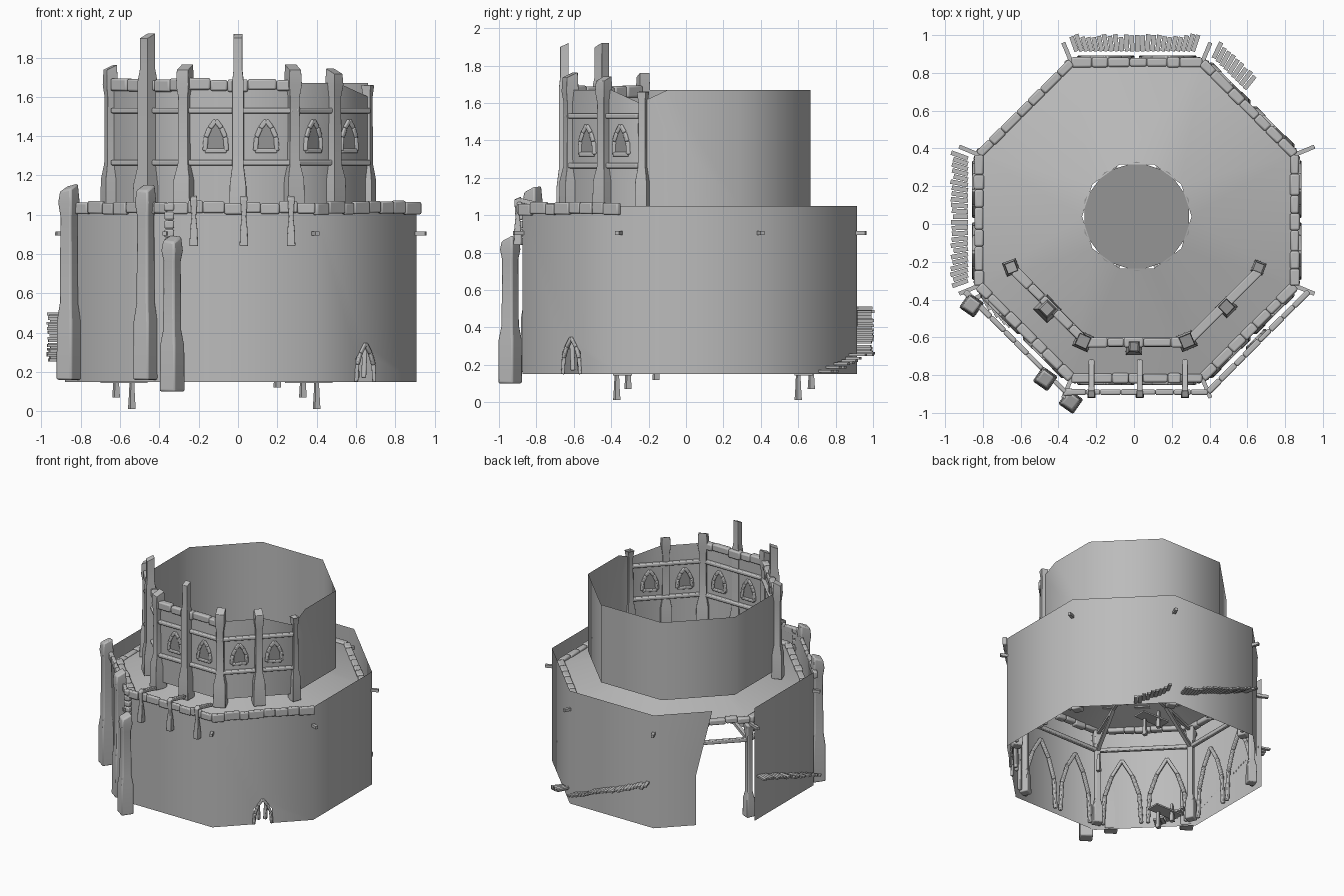
import bpy, bmesh, math, random
from mathutils import Vector, Matrix

random.seed(4)
old = bpy.data.objects.get("Cube")
if old:
    bpy.data.objects.remove(old, do_unlink=True)


def material(name, value):
    m = bpy.data.materials.new(name)
    m.use_nodes = True
    c = (value, value, value, 1)
    m.diffuse_color = c
    m.node_tree.nodes["Principled BSDF"].inputs["Base Color"].default_value = c
    return m


STONE = material("grey stone", 0.5)
SHADE = material("shaded grey", 0.3)
CX, CY = 0.015, 0.02
OUTER, LEDGE, UPPER = 0.968, 0.905, 0.7
Z = Vector((0, 0, 1))


def corner(k, r, z=0):
    a = math.radians(45 * k - 22.5)
    return Vector((CX + r * math.cos(a), CY + r * math.sin(a), z))


def on_face(k, r, t, z):
    return corner(k, r, z).lerp(corner(k + 1, r, z), t)


def finish(bm, name, mat=STONE, bevel=0, smooth=True, angle=35):
    me = bpy.data.meshes.new(name)
    bm.to_mesh(me)
    bm.free()
    me.materials.append(mat)
    ob = bpy.data.objects.new(name, me)
    bpy.context.collection.objects.link(ob)
    if bevel:
        b = ob.modifiers.new("Bevel", "BEVEL")
        b.width, b.segments = bevel, 2
    if smooth:
        bpy.ops.object.select_all(action="DESELECT")
        ob.select_set(True)
        bpy.context.view_layer.objects.active = ob
        bpy.ops.object.shade_smooth_by_angle(angle=math.radians(angle))
    return ob


def bar(bm, p, q, depth, height):
    """Box running from p to q."""
    p, q = Vector(p), Vector(q)
    x = (q - p).normalized()
    y = (Z if abs(x.z) < 0.95 else Vector((0, 1, 0))).cross(x).normalized()
    rot = Matrix((x, y, x.cross(y))).transposed().to_4x4()
    size = Matrix.Diagonal(((q - p).length, depth, height, 1))
    bmesh.ops.create_cube(bm, size=1, matrix=Matrix.Translation((p + q) / 2) @ rot @ size)


def stone_row(bm, p, q, n, depth, height):
    """Uneven blocks laid end to end."""
    cuts = [0] + [(i + random.uniform(-.2, .2)) / n for i in range(1, n)] + [1]
    for a, b in zip(cuts, cuts[1:]):
        lift = Z * random.uniform(-.006, .006)
        bar(bm, p.lerp(q, a) + lift, p.lerp(q, b) + lift,
            depth * random.uniform(.85, 1.1), height * random.uniform(.85, 1.1))


def pillar(bm, x, y, profile, turn):
    """Square pillar lofted through (z, half width) steps, with a slanted top."""
    rings = []
    out = Vector((x - CX, y - CY, 0)).normalized()
    for i, (z, w) in enumerate(profile):
        ring = []
        for j in range(4):
            a = turn + math.pi / 4 + j * math.pi / 2
            d = Vector((math.cos(a), math.sin(a), 0)) * w * 1.414
            lean = -d.dot(out) * .45 if i == len(profile) - 1 else 0
            ring.append(bm.verts.new(Vector((x, y, z + lean)) + d))
        rings.append(ring)
    for lo, hi in zip(rings, rings[1:]):
        for j in range(4):
            bm.faces.new((lo[j], lo[j - 3], hi[j - 3], hi[j]))
    bm.faces.new(rings[0][::-1])
    bm.faces.new(rings[-1])


def arch(bm, k, r, t, width, z0, z1, thick, sill=True):
    """Pointed frame on one side of the octagon."""
    w = width / (2 * r * math.sin(math.pi / 8))
    h = z1 - z0
    pts = [(-w / 2, z0), (-w / 2 * .9, z0 + h * .45), (-w * .27, z0 + h * .75), (0, z1)]
    pts += [(-a, z) for a, z in pts[-2::-1]]
    if sill:
        pts.append(pts[0])
    ring = [on_face(k, r, t + a, z) for a, z in pts]
    for p, q in zip(ring, ring[1:]):
        bar(bm, p, q, thick, thick)
    return ring


def wall(name, r, panels):
    """Thin octagonal sheet; each panel is an outline of (side, [(t, z)])."""
    bm = bmesh.new()
    for k, outline in panels:
        bm.faces.new([bm.verts.new(on_face(k, r, t, z)) for t, z in outline])
    bmesh.ops.remove_doubles(bm, verts=bm.verts, dist=.001)
    finish(bm, name, angle=60)


def rect(z0, z1):
    return [(0, z0), (1, z0), (1, z1), (0, z1)]


# lower wall with a doorway and a broken back corner
B, T = 0.15, 1.05
door = [(0, B), (.41, B), (.41, .27), (.5, .345), (.59, .27), (.59, B), (1, B), (1, T), (0, T)]
broken = [(0, B), (.42, B), (.42, .55), (.58, T), (0, T)]
panels = [(k, rect(B, T)) for k in (0, 1, 2, 4, 5, 6)] + [(3, broken), (7, door)]
wall("lower_wall", OUTER, panels)

# upper wall with a chipped edge
chipped = [(0, T), (1, T), (1, 1.67), (.28, 1.67), (0, 1.6)]
panels = [(k, rect(T, 1.67)) for k in (1, 2, 3, 4, 5, 6, 7)] + [(0, chipped)]
panels[-2] = (7, [(0, T), (1, T), (1, 1.6), (.6, 1.67), (0, 1.67)])
wall("upper_wall", UPPER, panels)

# sloping floor between the walls, with a central disc
bm = bmesh.new()
rim = [bm.verts.new(corner(k, LEDGE, .94)) for k in range(8)]
peak = [bm.verts.new((CX + .29 * math.cos(math.tau * i / 10), CY + .02 + .29 * math.sin(math.tau * i / 10), 1.12))
        for i in range(10)]
edges = [bm.edges.new((ring[i], ring[i - 1])) for ring in (rim, peak) for i in range(len(ring))]
bmesh.ops.bridge_loops(bm, edges=edges)
bmesh.ops.recalc_face_normals(bm, faces=bm.faces)
if sum(f.normal.z for f in bm.faces) < 0:
    bmesh.ops.reverse_faces(bm, faces=bm.faces)
finish(bm, "sloping_floor", angle=60)
bm = bmesh.new()
bmesh.ops.create_circle(bm, cap_ends=True, segments=10, radius=.29,
                        matrix=Matrix.Translation((CX, CY + .02, 1.118)) @ Matrix.Rotation(0, 4, "Z"))
finish(bm, "floor_disc", SHADE, smooth=False)

# stone edging on the floor, the front parapet and the upper wall
bm = bmesh.new()
for k in range(8):
    stone_row(bm, corner(k, LEDGE, .94), corner(k + 1, LEDGE, .94), 7, .05, .05)
finish(bm, "floor_edging", bevel=.01)
bm = bmesh.new()
for k in (5, 6, 7):
    stone_row(bm, corner(k, .985, 1.035), corner(k + 1, .985, 1.035), 8, .03, .06)
finish(bm, "parapet_stones", bevel=.008)
bm = bmesh.new()
for k in (5, 6):
    stone_row(bm, corner(k, UPPER, 1.66), corner(k + 1, UPPER, 1.66), 5, .05, .06)
finish(bm, "upper_edging", bevel=.01)

# trim bars and pointed windows on the upper wall
bm = bmesh.new()
for k in (5, 6, 7):
    for z in (1.265, 1.53):
        bar(bm, corner(k, UPPER, z), corner(k + 1, UPPER, z), .05, .028)
finish(bm, "upper_trim", bevel=.008)
frames, panes = bmesh.new(), bmesh.new()
for k in (6, 7):
    for t in (.26, .74):
        arch(frames, k, UPPER, t, .11, 1.325, 1.48, .024)
        for r in (UPPER + .004, UPPER - .004):
            ring = [on_face(k, r, t + a, z) for a, z in ((-.1, 1.325), (.1, 1.325), (.09, 1.39), (0, 1.48), (-.09, 1.39))]
            panes.faces.new([panes.verts.new(p) for p in ring])
finish(frames, "window_frames", bevel=.006)
finish(panes, "window_panes", SHADE, smooth=False)

# pillars around the upper wall
bm = bmesh.new()
for x, y, top, w in ((-.65, -.23, 1.75, .03), (-.27, -.62, 1.75, .035), (.28, -.62, 1.75, .035),
                     (.49, -.44, 1.73, .033), (.66, -.23, 1.65, .026)):
    steps = [(1.0, w * 1.3), (1.18, w * 1.25), (1.26, w * .8), (1.6, w * .75), (1.66, w), (top, w * .9)]
    pillar(bm, x, y, steps, math.atan2(y - CY, x - CX))
for x, y, w in ((-.46, -.45, .045), (0, -.65, .036)):
    steps = [(1.0, w * 1.2), (1.15, w * 1.15), (1.25, w * .8), (1.68, w * .8), (1.74, w * .62), (1.91, w * .62)]
    pillar(bm, x, y, steps, math.atan2(y - CY, x - CX))
finish(bm, "upper_pillars", bevel=.01)

# buttresses at the front left corner
bm = bmesh.new()
for x, y, z0, z1 in ((-.86, -.43, .16, 1.14), (-.47, -.82, .16, 1.14), (-.335, -.94, .1, .88)):
    h = z1 - z0
    steps = [(z0, .048), (z0 + h * .3, .047), (z0 + h * .4, .036), (z0 + h * .85, .034), (z0 + h * .92, .042), (z1, .035)]
    pillar(bm, x, y, steps, math.radians(55))
finish(bm, "corner_buttresses", bevel=.01)
bm = bmesh.new()
for i in range(5):
    bar(bm, (-.375, -.89, .86 + .045 * i), (-.325, -.89, .86 + .045 * i), .04, .04)
finish(bm, "corner_quoins", bevel=.008)

# hooked brackets over the front parapet
bm = bmesh.new()
for x in (-.225, .03, .27):
    bar(bm, (x, -.72, 1.04), (x, -.89, 1.08), .03, .025)
    pillar(bm, x, -.9, [(.84, .022), (.92, .019), (.99, .012), (1.09, .018)], 0)
finish(bm, "parapet_brackets", bevel=.005)

# plank stairs climbing the outside: side, start and end along it, heights
bm = bmesh.new()
for k, t0, t1, z0, z1, n in ((2, .1, .93, .25, .5, 24), (4, .93, .06, .26, .5, 24),
                             (1, .62, .93, .16, .25, 9), (5, .38, .08, .16, .25, 9)):
    inner = OUTER - .1 if k == 5 else OUTER
    for i in range(n):
        f = i / (n - 1)
        t, z = t0 + (t1 - t0) * f, z0 + (z1 - z0) * f + random.uniform(-.006, .006)
        reach = random.uniform(.08, .1)
        bar(bm, on_face(k, inner, t, z), on_face(k, inner + reach, t, z), .024, .014)
finish(bm, "plank_stairs", smooth=False)

# doorway frame
bm = bmesh.new()
arch(bm, 7, OUTER, .5, .13, B, .345, .02, sill=False)
finish(bm, "door_frame", bevel=.005)

# inside: radial joists, corner posts, ring rails and arcades
bm = bmesh.new()
for k in range(8):
    bar(bm, corner(k, .1, .9), corner(k, OUTER + .05, .905), .022, .022)
    bar(bm, corner(k, .87, .77), corner(k, .5, .9), .025, .025)
finish(bm, "floor_joists", smooth=False)
bm = bmesh.new()
for k in range(8):
    p = corner(k, .89)
    pillar(bm, p.x, p.y, [(.16, .035), (.3, .033), (.36, .022), (.8, .022), (.91, .035)], math.radians(45 * k - 22.5))
finish(bm, "inner_posts", bevel=.008)
bm = bmesh.new()
for k in range(8):
    bar(bm, corner(k, .89, .77), corner(k + 1, .89, .77), .03, .03)
    if k != 3:
        for t in (.27, .73):
            arch(bm, k, .93, t, .28, .17, .7, .025, sill=False)
finish(bm, "inner_arcade", bevel=.006)

# props hanging below the stairs
bm = bmesh.new()
for x, y, z in ((.4, .6, .012), (.33, .67, .07), (-.54, -.37, .012), (-.62, -.31, .07), (.2, -.16, .12)):
    pillar(bm, x, y, [(z, .015), (z + .06, .012), (z + .14, .009)], .4)
for x, y in ((.36, .63), (-.58, -.34)):
    bar(bm, (x - .12, y, .15), (x + .12, y, .15), .1, .012)
finish(bm, "hanging_props", smooth=False)
